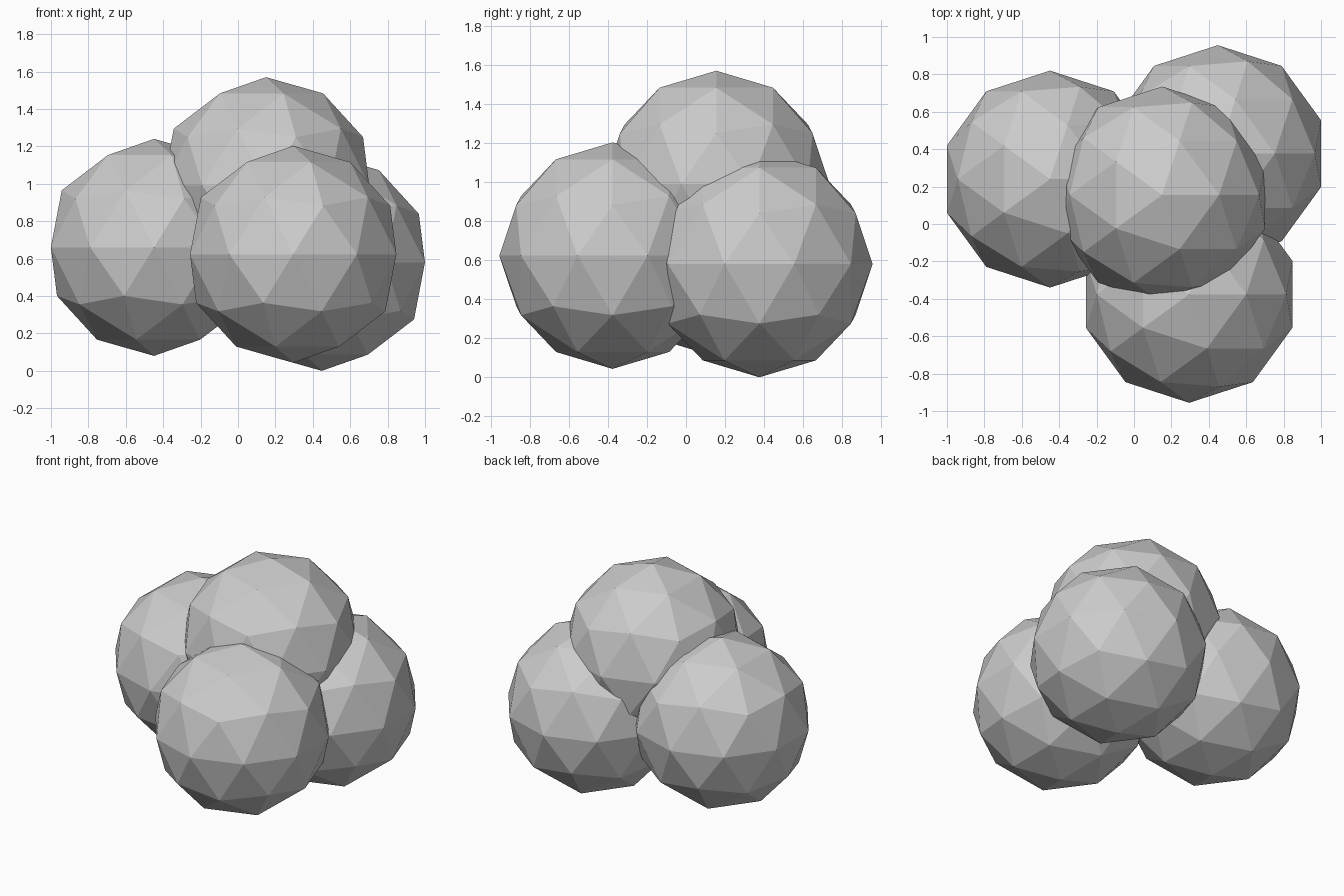
import bpy

if "Cube" in bpy.data.objects:
    bpy.data.objects.remove(bpy.data.objects["Cube"])

RADIUS = 0.58


def ball(name, centre):
    """Flat-shaded, 80-sided ball."""
    bpy.ops.mesh.primitive_ico_sphere_add(subdivisions=2, radius=RADIUS, location=centre)
    bpy.context.object.name = name
    bpy.ops.object.shade_flat()


# Three lower balls in a triangle
ball("left_ball", (-0.449, 0.24, 0.66))
ball("front_ball", (0.295, -0.376, 0.623))
ball("back_right_ball", (0.448, 0.376, 0.58))

# Ball resting on top
ball("top_ball", (0.15, 0.155, 0.99))
